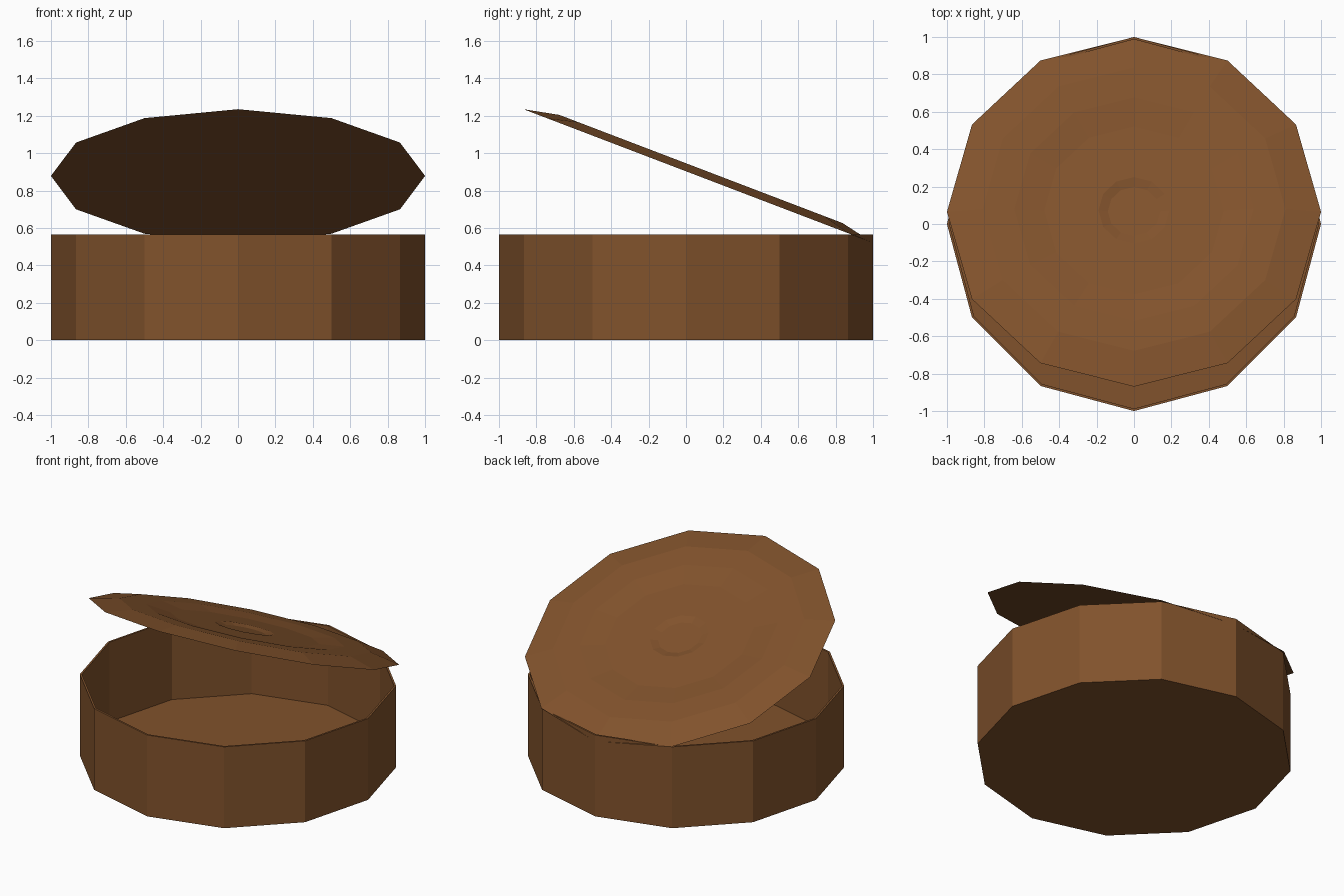
import bpy, bmesh, math
from mathutils import Matrix

if "Cube" in bpy.data.objects:
    bpy.data.objects.remove(bpy.data.objects["Cube"])

SIDES = 12
mat = bpy.data.materials.new("brown")
mat.diffuse_color = (0.22, 0.085, 0.025, 1)
mat.use_nodes = True
mat.node_tree.nodes["Principled BSDF"].inputs["Base Color"].default_value = mat.diffuse_color


def turned(name, profile):
    """Low-poly lathe: closed solid from (radius, z) rings, capped at both ends."""
    bm = bmesh.new()
    rings = [[bm.verts.new((r * math.sin(2 * math.pi * i / SIDES),
                            r * math.cos(2 * math.pi * i / SIDES), z))
              for i in range(SIDES)] for r, z in profile]
    for a, b in zip(rings, rings[1:]):
        for i in range(SIDES):
            j = (i + 1) % SIDES
            bm.faces.new((a[i], a[j], b[j], b[i]))
    bm.faces.new(rings[0])
    bm.faces.new(rings[-1])
    bmesh.ops.recalc_face_normals(bm, faces=bm.faces)
    mesh = bpy.data.meshes.new(name)
    bm.to_mesh(mesh)
    bm.free()
    mesh.materials.append(mat)
    obj = bpy.data.objects.new(name, mesh)
    bpy.context.collection.objects.link(obj)
    return obj


# Open round tin with thin walls and floor
turned("tin_body", [(1, 0), (1, 0.565), (0.987, 0.565), (0.987, 0.012)])

# Lid: flat underside, bevelled rim, stepped dips toward the centre
lid = turned("lid", [(1, 0), (0.81, 0.04), (0.64, 0.04), (0.48, 0.022),
                     (0.19, 0.022), (0.14, 0.008)])

# Tilt it open about the back rim
lid.matrix_world = Matrix.Translation((0, 0.065, 0.878)) @ Matrix.Rotation(
    math.radians(-20.9), 4, 'X')
